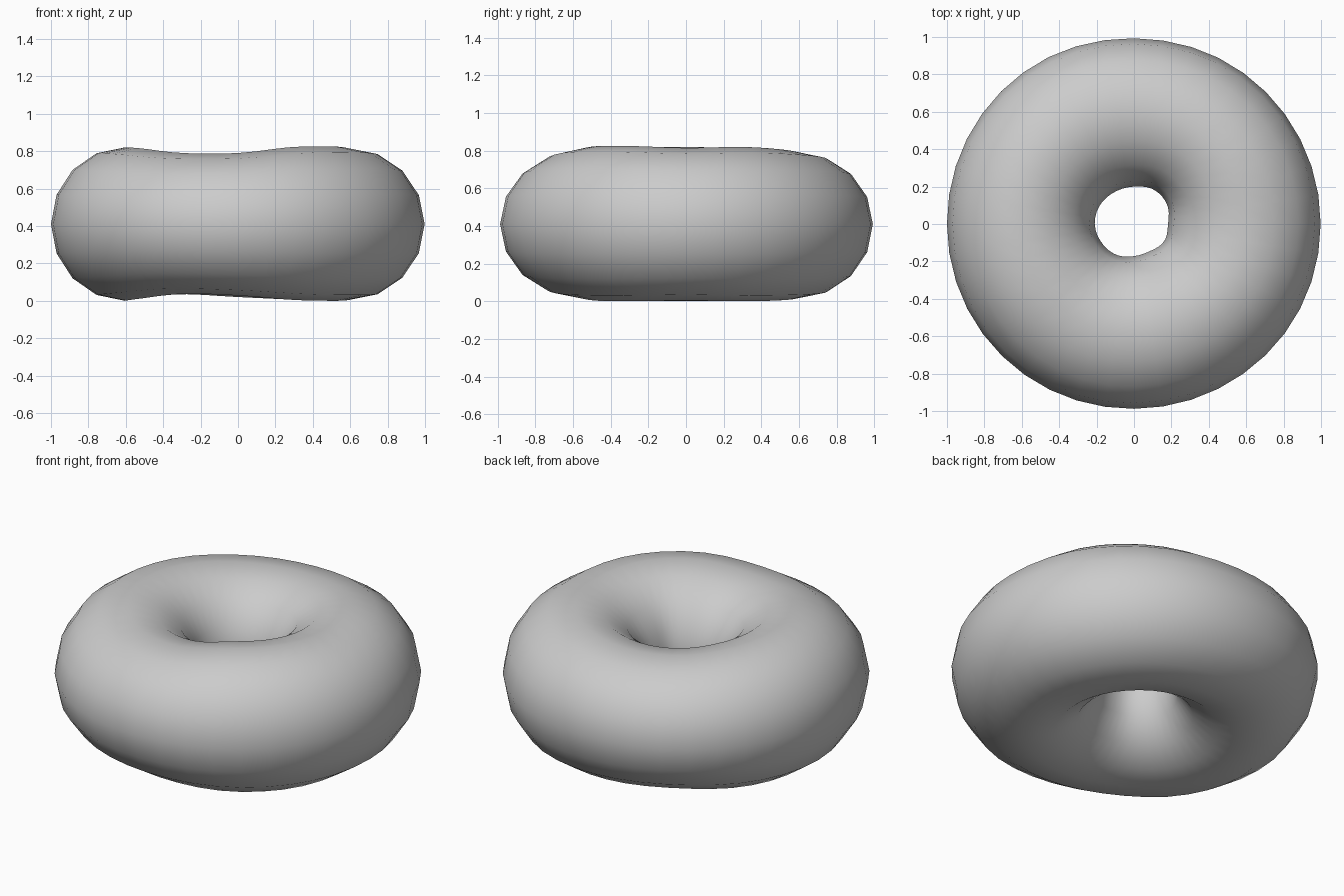
import bpy, bmesh, math

if "Cube" in bpy.data.objects:
    bpy.data.objects.remove(bpy.data.objects["Cube"])

# Hand-shaped unevenness, sampled every 30 degrees around the ring from +x
TOP = [.815, .82, .805, .787, .79, .81, .82, .815, .79, .79, .822, .825]
BOTTOM = [.004, 0, .006, .02, .035, .012, 0, .012, .037, .028, .005, 0]
HOLE = [.182, .205, .212, .2, .2, .208, .21, .2, .19, .172, .168, .186]
OUTER = [.998, .998, .997, .993, 1.003, 1.003, 1.0, 1.0, .995, .988, .99, .997]
RING, TUBE = 40, 16


def sample(table, angle):
    """Smooth cyclic interpolation of a table by angle."""
    n = len(table)
    f = angle / math.tau * n
    i = math.floor(f)
    t = f - i
    a, b, c, d = (table[(i + k) % n] for k in (-1, 0, 1, 2))
    return b + .5 * t * (c - a + t * (2*a - 5*b + 4*c - d + t * (3*(b - c) + d - a)))


# Ring body: tube section swept around z with varying size
bm = bmesh.new()
rings = []
for i in range(RING):
    phi = math.tau * i / RING
    top, bottom, hole, outer = (sample(t, phi) for t in (TOP, BOTTOM, HOLE, OUTER))
    ring = []
    for j in range(TUBE):
        th = math.tau * j / TUBE
        r = (outer + hole) / 2 + (outer - hole) / 2 * math.cos(th)
        half = top - .41 if math.sin(th) > 0 else .41 - bottom
        z = .41 + half * math.sin(th)
        ring.append(bm.verts.new((r * math.cos(phi), r * math.sin(phi), z)))
    rings.append(ring)
for i in range(RING):
    a, b = rings[i], rings[(i + 1) % RING]
    for j in range(TUBE):
        k = (j + 1) % TUBE
        bm.faces.new((a[j], b[j], b[k], a[k])).smooth = True
bmesh.ops.recalc_face_normals(bm, faces=bm.faces)

mesh = bpy.data.meshes.new("ring_body")
bm.to_mesh(mesh)
bm.free()
bpy.context.collection.objects.link(bpy.data.objects.new("ring_body", mesh))
